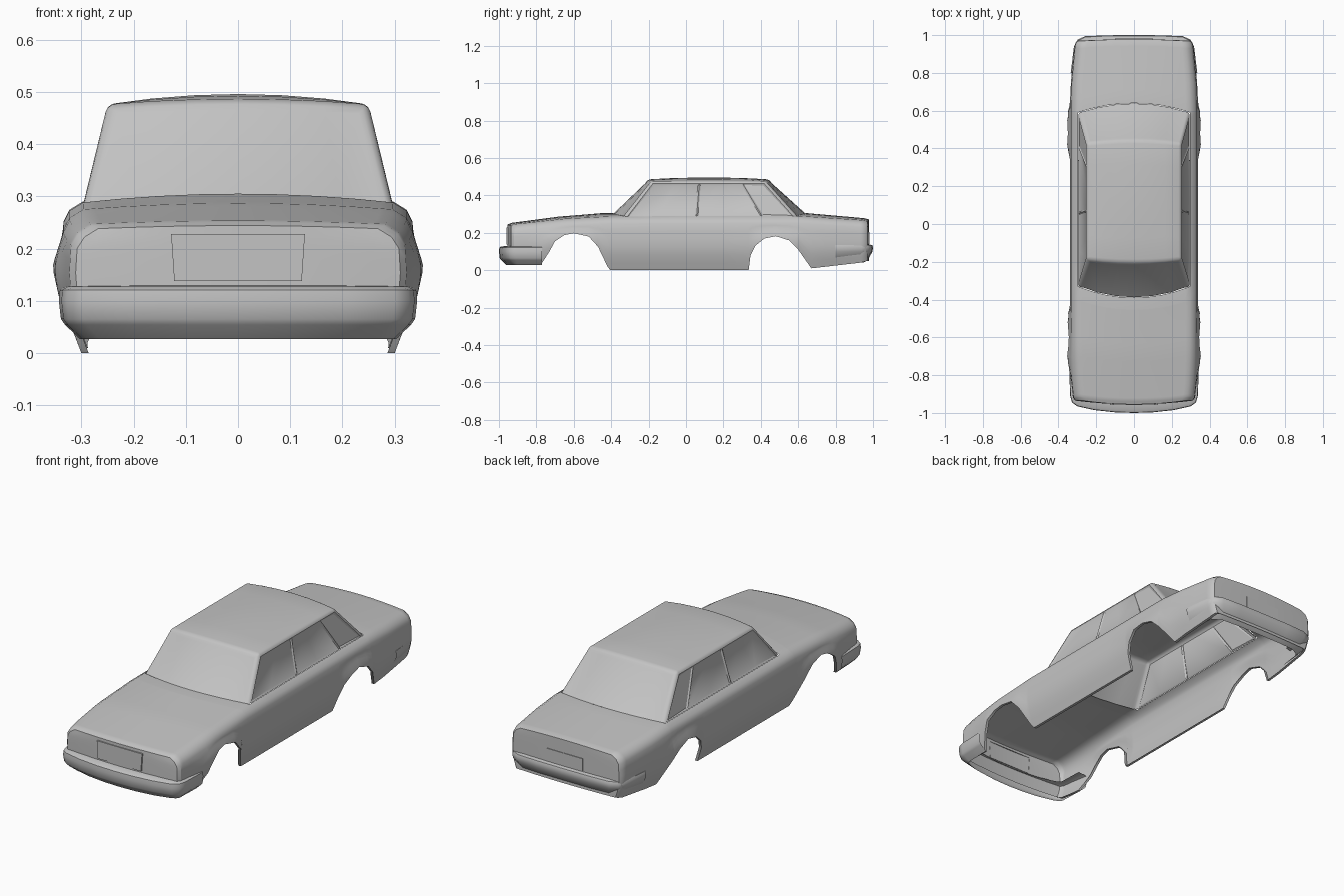
import bpy, bmesh
from math import radians
from mathutils import Vector

old = bpy.data.objects.get("Cube")
if old:
    bpy.data.objects.remove(old, do_unlink=True)

paint = bpy.data.materials.new("plain grey")
paint.use_nodes = True
GREY = (0.55, 0.55, 0.55, 1)
paint.diffuse_color = GREY
paint.node_tree.nodes["Principled BSDF"].inputs["Base Color"].default_value = GREY


def interp(table, v):
    """Piecewise linear lookup in a list of (key, value) pairs."""
    if v <= table[0][0]:
        return table[0][1]
    for (a, p), (b, q) in zip(table, table[1:]):
        if v <= b:
            return p + (q - p) * (v - a) / (b - a)
    return table[-1][1]


def grid(bm, rows, keep=lambda i, j: True):
    """Skin a list of equally long point rows with quads."""
    vs = [[bm.verts.new(p) for p in row] for row in rows]
    for i in range(len(vs) - 1):
        for j in range(len(vs[0]) - 1):
            if keep(i, j):
                bm.faces.new((vs[i][j], vs[i][j + 1], vs[i + 1][j + 1], vs[i + 1][j]))


def clean(bm, centre):
    """Weld seams, drop loose points and turn the shell outward."""
    bmesh.ops.remove_doubles(bm, verts=bm.verts[:], dist=0.0004)
    bmesh.ops.delete(bm, geom=[v for v in bm.verts if not v.link_faces], context='VERTS')
    bmesh.ops.recalc_face_normals(bm, faces=bm.faces[:])
    c = Vector(centre)
    if sum(f.normal.dot(f.calc_center_median() - c) * f.calc_area() for f in bm.faces) < 0:
        bmesh.ops.reverse_faces(bm, faces=bm.faces[:])
    bm.normal_update()


def finish(bm, name, angle=32):
    """Make the mirrored, smooth shaded object."""
    me = bpy.data.meshes.new(name)
    bm.to_mesh(me)
    bm.free()
    ob = bpy.data.objects.new(name, me)
    bpy.context.collection.objects.link(ob)
    me.materials.append(paint)
    bpy.ops.object.select_all(action='DESELECT')
    ob.select_set(True)
    bpy.context.view_layer.objects.active = ob
    bpy.ops.object.shade_smooth_by_angle(angle=radians(angle))
    mirror = ob.modifiers.new("Mirror", 'MIRROR')
    mirror.merge_threshold = 0.0005
    return ob


# Lower body: sections swept from nose to tail
FRONT, REAR = -0.33, 0.59
bottom = [(-0.935, .06), (-0.9, .04), (-0.775, .03), (-0.73, .1), (-0.7, .155), (-0.65, .188),
          (-0.6, .198), (-0.52, .18), (-0.47, .125), (-0.42, .02), (-0.405, 0),
          (0.335, 0), (0.345, .08), (0.37, .13), (0.42, .17), (0.48, .182), (0.55, .16),
          (0.6, .11), (0.67, .01), (0.93, .04), (0.97, .05)]
width = [(-0.935, .308), (-0.92, .32), (-0.85, .328), (-0.7, .336), (-0.4, .337),
         (0.6, .337), (0.75, .332), (0.94, .314), (0.96, .308), (0.97, .298)]
edge = [(-0.935, .238), (-0.91, .247), (-0.65, .275), (-0.4, .288), (0.6, .29),
        (0.94, .268), (0.97, .262)]
bow = [(-0.935, -.02), (-0.6, -.03), (FRONT, -.06), (REAR, .05), (0.97, .008)]
crown = [(-0.935, .006), (-0.4, .017), (0.6, .015), (0.97, .01)]
side = [(0, -.037), (.05, -.018), (.1, -.002), (.15, .003), (.2, 0), (.25, -.003)]
flare_y = [(-0.82, 0), (-0.72, .016), (-0.5, .016), (-0.42, 0),
           (0.34, 0), (0.42, .015), (0.55, .015), (0.68, 0)]
flare_z = [(.02, 0), (.1, .6), (.17, 1), (.23, 0)]
KS = [0, .25, .5, .75, .92, 1]
STEPS = 6


def side_points(y):
    w, ze, zb = interp(width, y), interp(edge, y), interp(bottom, y)
    pts = [(w - .04, y, ze), (w - .014, y, ze - .016)]
    for i in range(STEPS + 1):
        z = ze - .038 + (zb - ze + .038) * i / STEPS
        pts.append((w + interp(side, z) + interp(flare_y, y) * interp(flare_z, z), y, z))
    return pts


def across(y, r, n, p):
    """Bowed row of points from the centre out to side point p."""
    return [(k * p[0], y + interp(bow, y) * (1 - k * k),
             p[2] + interp(crown, y) * (1 - k * k) * (1 - r / n)) for k in KS]


def section(y):
    pts = side_points(y)
    x, _, z = pts[-1]
    return across(y, 0, 1, pts[0]) + pts[1:] + [(x - .014, y, z)]


ys = sorted({y for y, _ in bottom + edge + width} | {FRONT, REAR, -0.2, 0, 0.2, 0.85})
bm = bmesh.new()
grid(bm, [section(y) for y in ys],
     lambda i, j: j >= len(KS) - 1 or not FRONT <= ys[i] < REAR)
for y in (ys[0], ys[-1]):      # nose and tail panels
    pts = side_points(y)
    grid(bm, [across(y, r, len(pts) - 1, p) for r, p in enumerate(pts)])
clean(bm, (0, 0, .1))
finish(bm, "body_shell")

# Cabin: roof, windscreen, rear window and sides sharing their corner lines
posts = [(Vector((.295, FRONT, .288)), Vector((.25, -.185, .476)), -1, .06),
         (Vector((.295, REAR, .29)), Vector((.25, .425, .476)), 1, .05)]
US = [0, .33, .66, 1]


def screen_row(post, t):
    low, high, sign, b = post
    p = low.lerp(high, t)
    return [(u * p.x, p.y + sign * (b + (.015 - b) * t) * (1 - u * u),
             p.z + (.016 - .006 * t) * (1 - u * u)) for u in US]


def roof_row(v):
    front, back = screen_row(posts[0], 1), screen_row(posts[1], 1)
    rise = .04 * v * (1 - v)
    return [Vector(a).lerp(Vector(b), v) + Vector((0, 0, rise * (1 - u * u)))
            for a, b, u in zip(front, back, US)]


bm = bmesh.new()
for post in posts:
    grid(bm, [screen_row(post, 0), screen_row(post, 1)])
DOORS = [0, .42, .8, 1]
grid(bm, [roof_row(v) for v in (0, .2, .42, .6, .8, 1)])
grid(bm, [[posts[0][0].lerp(posts[1][0], s) for s in (0, .2, .42, .6, .8, 1)],
          [posts[0][1].lerp(posts[1][1], s) for s in (0, .2, .42, .6, .8, 1)]])
clean(bm, (0, .1, .3))
# merge the door panes back into three windows
panes = [e for e in bm.edges if len(e.link_faces) == 2
         and all(abs(f.normal.x) > .8 for f in e.link_faces)]
panes.sort(key=lambda e: e.verts[0].co.y + e.verts[1].co.y)
bmesh.ops.dissolve_edges(bm, edges=[panes[0], panes[2]], use_verts=False)
sharp = [e for e in bm.edges if len(e.link_faces) == 2 and e.calc_face_angle() > radians(25)]
bmesh.ops.bevel(bm, geom=sharp, offset=.014, segments=3, profile=.5, affect='EDGES')
bm.normal_update()
# recessed glass
windows = [f for f in bm.faces if abs(f.normal.x) > .8 and f.calc_area() > .012]
bmesh.ops.inset_individual(bm, faces=windows, thickness=.011, depth=-.005)
for sign in (-1, 1):
    glass = [f for f in bm.faces if f.normal.y * sign > .4 and f.calc_area() > .008]
    bmesh.ops.inset_region(bm, faces=glass, thickness=.012, depth=-.003, use_boundary=False)
finish(bm, "cabin")


# Bumpers: a profile of (inset, height) swept round a half path of (x, y, end weight)
def bumper(name, path, profile):
    bm = bmesh.new()
    sign = 1 if path[0][1] > 0 else -1
    grid(bm, [[(x * (1 - o / .34), y - sign * o * w, z) for o, z in profile]
              for x, y, w in path])
    clean(bm, (0, sign * .8, .08))
    finish(bm, name, 40)


bumper("front_bumper",
       [(0, -1, 1), (.1, -.997, 1), (.21, -.985, 1), (.3, -.965, 1), (.328, -.945, .8),
        (.338, -.91, .3), (.343, -.77, 0)],
       [(.05, .13), (.012, .127), (.002, .121), (0, .1), (.004, .065), (.012, .054), (.04, .027)])
bumper("rear_bumper",
       [(0, 1, 1), (.15, .999, 1), (.26, .994, 1), (.3, .975, 1), (.318, .94, .6),
        (.335, .8, 0)],
       [(.035, .14), (.004, .134), (0, .122), (.003, .1), (.022, .065), (.05, .04)])


# Grille and number plate panels: thin tapered plates
def plate(name, y, depth, top, low):
    bm = bmesh.new()
    ring = [[(0, d, z) for z in (top[1], low[1])] for d in (y,)]
    face = [(0, y, low[1]), (low[0], y, low[1]), (top[0], y, top[1]), (0, y, top[1])]
    grid(bm, [[face[0], face[1]], [face[3], face[2]]])
    back = [(x, y + depth, z) for x, _, z in face]
    for a, b in ((0, 1), (1, 2), (2, 3)):
        grid(bm, [[face[a], face[b]], [back[a], back[b]]])
    clean(bm, (0, y + depth, .18))
    finish(bm, name)


plate("grille", -.959, .009, (.128, .228), (.122, .138))
plate("number_plate_panel", .981, -.006, (.1, .205), (.1, .14))
